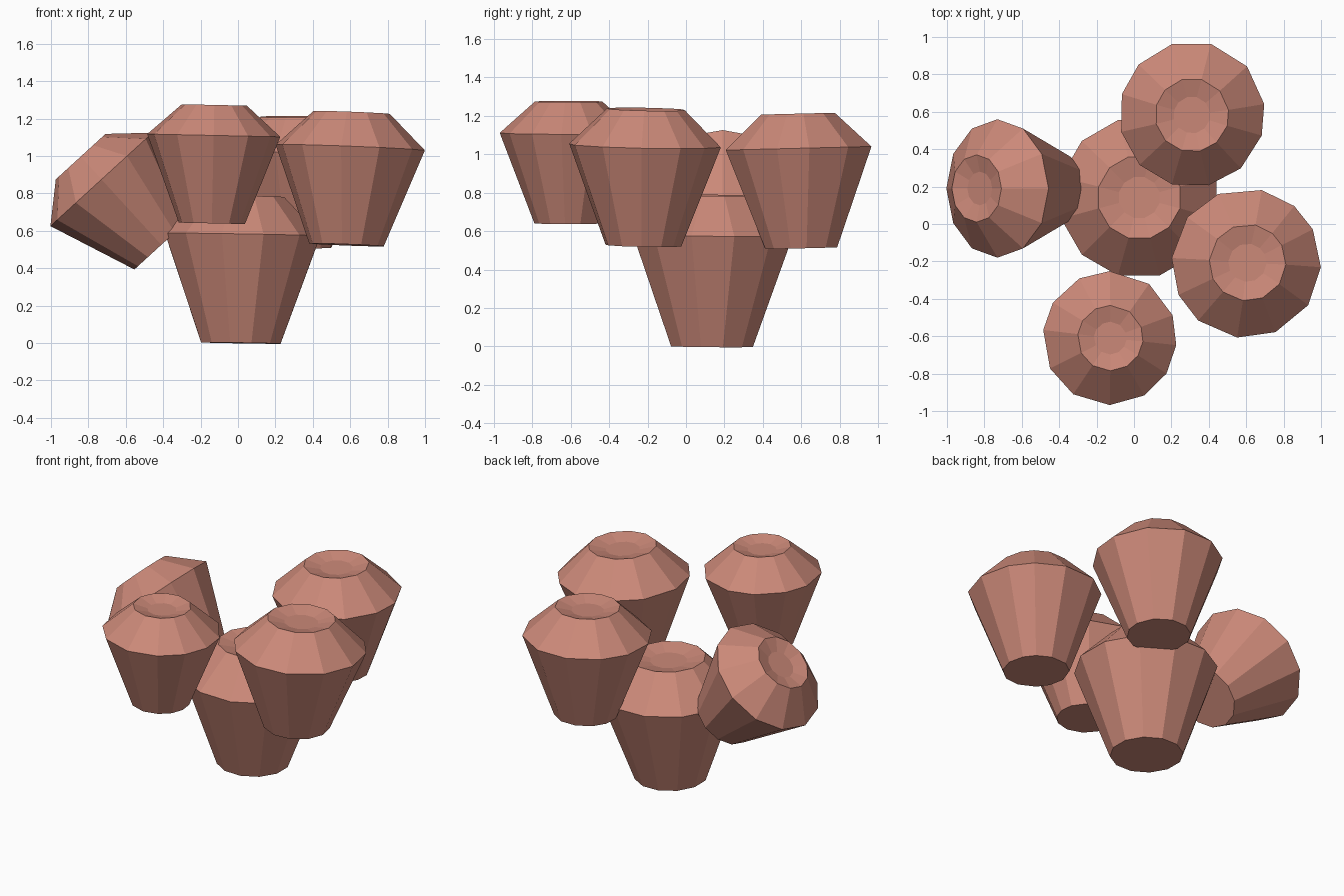
import bpy, bmesh
from math import cos, sin, radians
from mathutils import Vector

if "Cube" in bpy.data.objects:
    bpy.data.objects.remove(bpy.data.objects["Cube"])

clay = bpy.data.materials.new("salmon_clay")
clay.diffuse_color = (0.60, 0.25, 0.19, 1)
clay.use_nodes = True
clay.node_tree.nodes["Principled BSDF"].inputs["Base Color"].default_value = clay.diffuse_color

EVEN = [i * 30 for i in range(12)]


def polyp(name, base, rim, r_base, r_rim, r_top, dome, angles, phase=0):
    """Twelve-sided tapered cup with a bevelled, slightly dented top.
    base and rim are the centres of those rings; dome is the height above the rim."""
    base, rim = Vector(base), Vector(rim)
    axis = (rim - base).normalized()
    turn = Vector((0, 0, 1)).rotation_difference(axis)
    h = (rim - base).length
    profile = [(r_base, 0), (r_rim, h), (r_top, h + dome), (r_top * 0.5, h + dome - 0.025)]
    bm = bmesh.new()
    rings = []
    for r, z in profile:
        ring = []
        for a in angles:
            t = radians(a + phase)
            ring.append(bm.verts.new(base + turn @ Vector((r * cos(t), r * sin(t), z))))
        rings.append(ring)
    n = len(angles)
    for lo, hi in zip(rings, rings[1:]):
        for i in range(n):
            j = (i + 1) % n
            bm.faces.new((lo[i], lo[j], hi[j], hi[i]))
    bm.faces.new(rings[0][::-1])
    bm.faces.new(rings[-1])
    bmesh.ops.recalc_face_normals(bm, faces=bm.faces)
    mesh = bpy.data.meshes.new(name)
    bm.to_mesh(mesh)
    bm.free()
    mesh.materials.append(clay)
    bpy.context.collection.objects.link(bpy.data.objects.new(name, mesh))


# Central cup standing on the ground
polyp("centre_cup", (0.015, 0.135, 0.0), (0.025, 0.14, 0.58), 0.22, 0.43, 0.225, 0.205, EVEN, 15)

# Upright cups around it
polyp("front_cup", (-0.14, -0.61, 0.64), (-0.13, -0.61, 1.11), 0.178, 0.358, 0.175, 0.163,
      [-6, 20, 54, 90, 117, 148, 173, 207, 237, 270, 301, 328])
polyp("right_cup", (0.58, -0.22, 0.525), (0.60, -0.21, 1.045), 0.20, 0.40, 0.205, 0.188,
      [-3, 27, 50, 78, 112, 142, 176, 205, 230, 263, 293, 326])
polyp("back_cup", (0.31, 0.60, 0.51), (0.31, 0.587, 1.03), 0.192, 0.39, 0.197, 0.18,
      [8, 41, 75, 106, 137, 164, 194, 224, 254, 283, 312, 343])

# Cup leaning out to the left
polyp("left_leaning_cup", (-0.41, 0.19, 0.525), (-0.73, 0.19, 0.875), 0.195, 0.37, 0.18, 0.165, EVEN)
